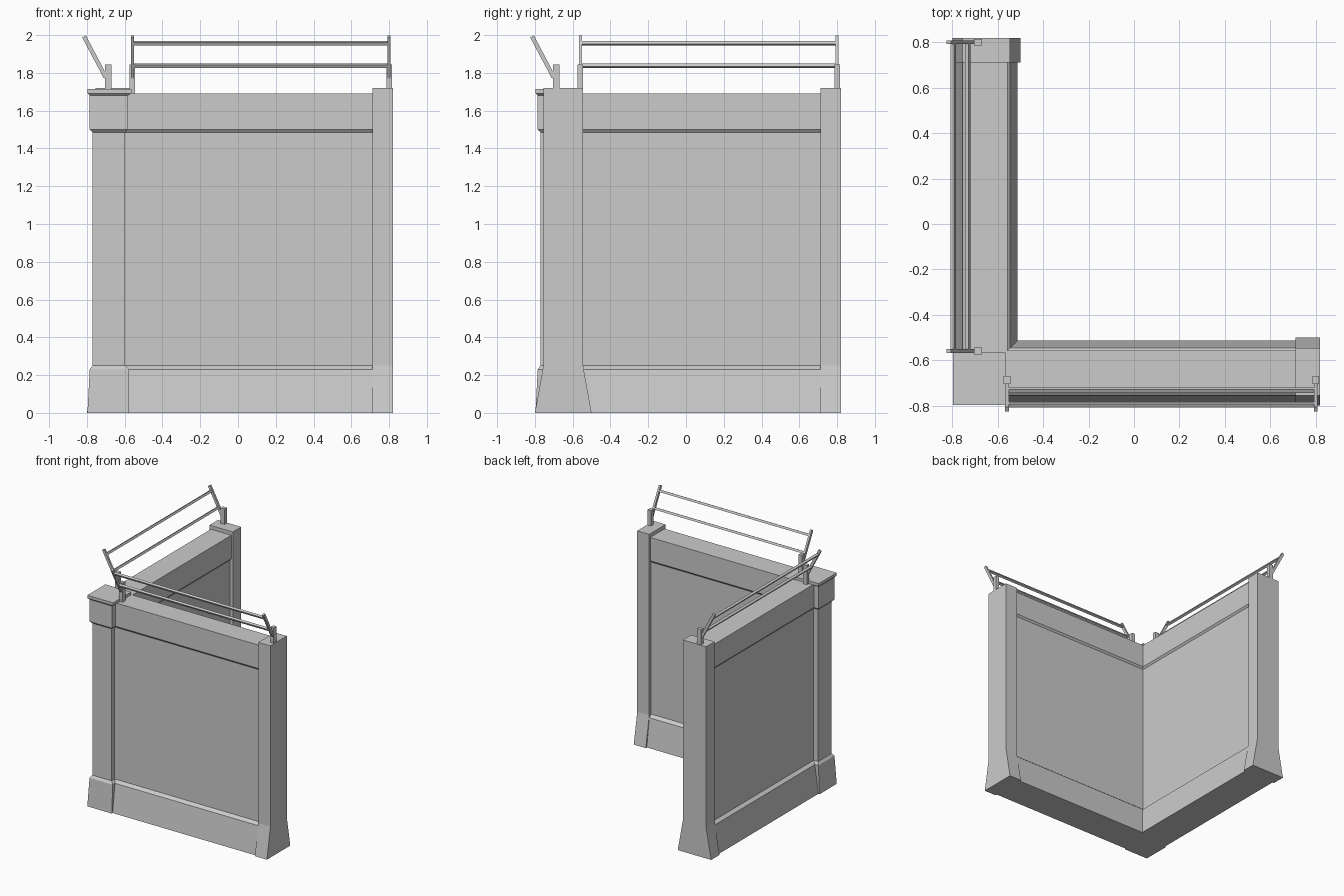
import bpy
import bmesh
from mathutils import Vector

if "Cube" in bpy.data.objects:
    bpy.data.objects.remove(bpy.data.objects["Cube"], do_unlink=True)

GREY = (0.6, 0.6, 0.6, 1.0)
stone = bpy.data.materials.new("plain_grey")
stone.use_nodes = True
stone.diffuse_color = GREY
stone.node_tree.nodes["Principled BSDF"].inputs["Base Color"].default_value = GREY

MID = -0.65  # centre line of each wall


def loft(name, rings, swap=False):
    """Skin a list of rings into a closed solid; swap mirrors it across x = y."""
    bm = bmesh.new()
    loops = [[bm.verts.new((y, x, z) if swap else (x, y, z)) for x, y, z in ring]
             for ring in rings]
    for low, high in zip(loops, loops[1:]):
        for i in range(len(low)):
            j = (i + 1) % len(low)
            bm.faces.new((low[i], low[j], high[j], high[i]))
    bm.faces.new(loops[0][::-1])
    bm.faces.new(loops[-1])
    bmesh.ops.recalc_face_normals(bm, faces=bm.faces)
    mesh = bpy.data.meshes.new(name)
    bm.to_mesh(mesh)
    bm.free()
    mesh.materials.append(stone)
    obj = bpy.data.objects.new(name, mesh)
    bpy.context.collection.objects.link(obj)
    return obj


def prism(name, section, start, end, swap):
    """Extrude a (y, z) section along x; start=None mitres it at the corner."""
    first = [(y if start is None else start, y, z) for y, z in section]
    return loft(name, [first, [(end, y, z) for y, z in section]], swap)


def symmetric(half):
    """Section from (half width, z) pairs, mirrored about the wall centre line."""
    return ([(MID - w, z) for w, z in half]
            + [(MID + w, z) for w, z in reversed(half)])


def bar_section(a, b, half):
    """Rectangle of given half width around the line from a to b."""
    d = (b - a).normalized()
    n = Vector((-d.y, d.x)) * half
    return [tuple(p) for p in (a + n, b + n, b - n, a - n)]


# Wall: flared plinth, recessed panel, thicker top band
wall = symmetric([(0.136, 0), (0.105, 0.23), (0.08, 0.25),
                  (0.08, 1.485), (0.092, 1.5), (0.092, 1.69)])
# End pillar: straight shaft on a flared foot
pillar = symmetric([(0.15, 0), (0.105, 0.25), (0.105, 1.72)])

arm_foot, arm_tip = Vector((-0.70, 1.775)), Vector((-0.815, 1.993))
arm_dir = (arm_tip - arm_foot).normalized()

for side, swap in (("front", False), ("right", True)):
    prism(side + "_wall", wall, None, 0.715, swap)
    prism(side + "_end_pillar", pillar, 0.712, 0.82, swap)

    # Railing posts with outward leaning arms
    for place, x, base in (("inner", -0.559, 1.69), ("outer", 0.80, 1.71)):
        post = [(-0.705, base), (-0.67, base), (-0.67, 1.845), (-0.705, 1.845)]
        prism(f"{side}_{place}_post", post, x - 0.015, x + 0.015, swap)
        prism(f"{side}_{place}_arm", bar_section(arm_foot, arm_tip, 0.011),
              x - 0.008, x + 0.008, swap)

    # Two rails, tilted with the arms
    for place, t in (("lower", 0.285), ("upper", 0.83)):
        c = arm_foot.lerp(arm_tip, t)
        section = bar_section(c - arm_dir * 0.009, c + arm_dir * 0.009, 0.009)
        prism(f"{side}_{place}_rail", section, -0.559, 0.80, swap)

# Corner column: base, shaft, head block and cap as stacked squares
levels = [(-0.797, -0.577, 0), (-0.785, -0.577, 0.23), (-0.77, -0.597, 0.25),
          (-0.77, -0.597, 1.485), (-0.785, -0.583, 1.5), (-0.785, -0.583, 1.68),
          (-0.797, -0.565, 1.692), (-0.797, -0.565, 1.715)]
loft("corner_column", [[(a, a, z), (b, a, z), (b, b, z), (a, b, z)]
                       for a, b, z in levels])
